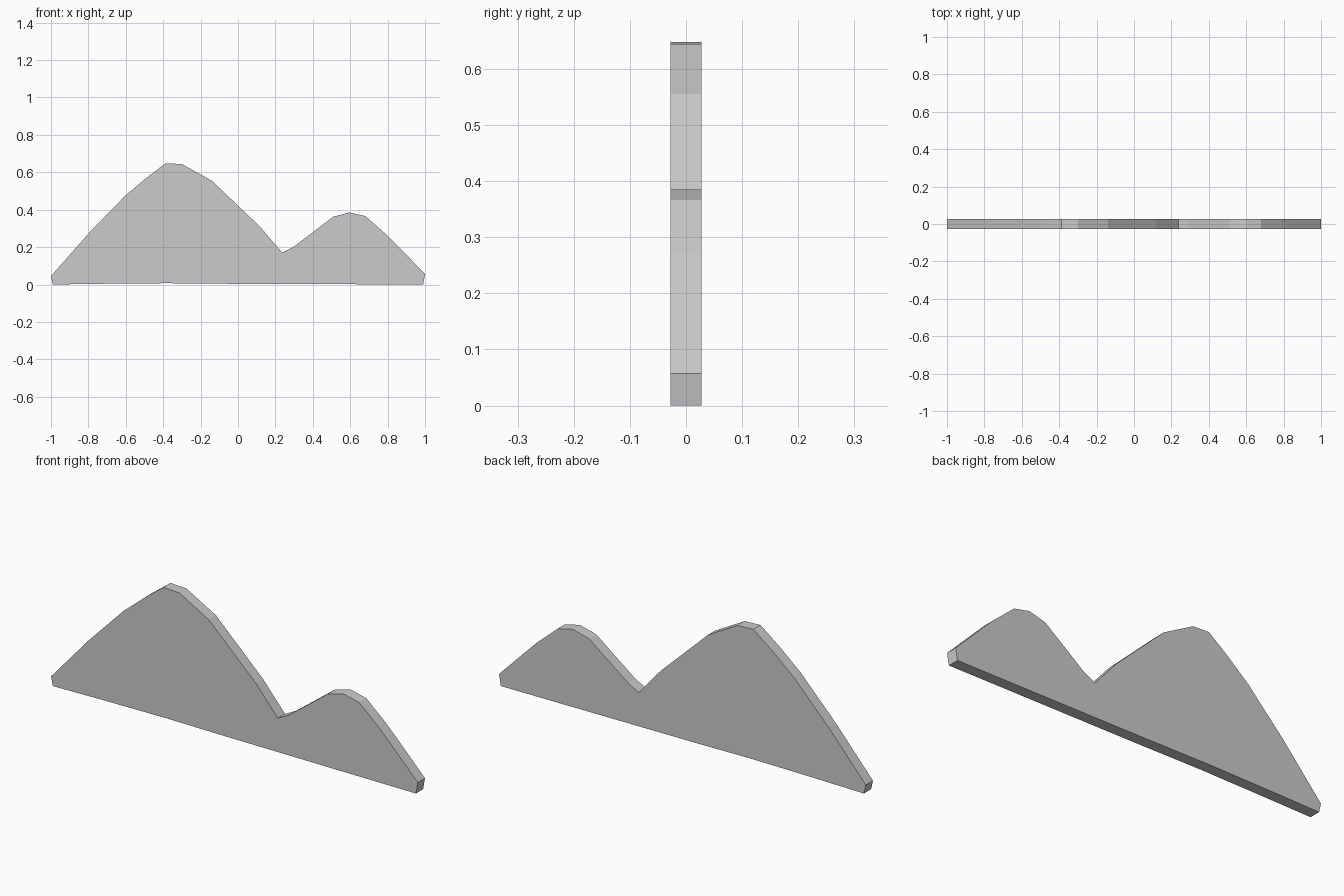
import bpy, bmesh

if "Cube" in bpy.data.objects:
    bpy.data.objects.remove(bpy.data.objects["Cube"])

HALF_DEPTH = 0.028

# Silhouette of the two peaks (x, z), left to right, then back along the base
profile = [
    (-0.99, 0.0), (-1.0, 0.045), (-0.797, 0.275), (-0.605, 0.473),
    (-0.49, 0.57), (-0.387, 0.648), (-0.30, 0.644), (-0.14, 0.555),
    (0.117, 0.31), (0.237, 0.17), (0.295, 0.20), (0.51, 0.363),
    (0.597, 0.385), (0.68, 0.366), (0.79, 0.27), (0.865, 0.195),
    (1.0, 0.057), (0.99, 0.0), (-0.05, 0.004), (-0.38, 0.007), (-0.72, 0.004),
]

# Flat slab: one front face extruded to the back
bm = bmesh.new()
front = bm.faces.new([bm.verts.new((x, -HALF_DEPTH, z)) for x, z in profile])
result = bmesh.ops.extrude_face_region(bm, geom=[front], use_keep_orig=True)
back = [v for v in result["geom"] if isinstance(v, bmesh.types.BMVert)]
bmesh.ops.translate(bm, verts=back, vec=(0, 2 * HALF_DEPTH, 0))
bmesh.ops.recalc_face_normals(bm, faces=bm.faces)

mesh = bpy.data.meshes.new("mountain_panel")
bm.to_mesh(mesh)
bm.free()
bpy.context.collection.objects.link(bpy.data.objects.new("mountain_panel", mesh))
